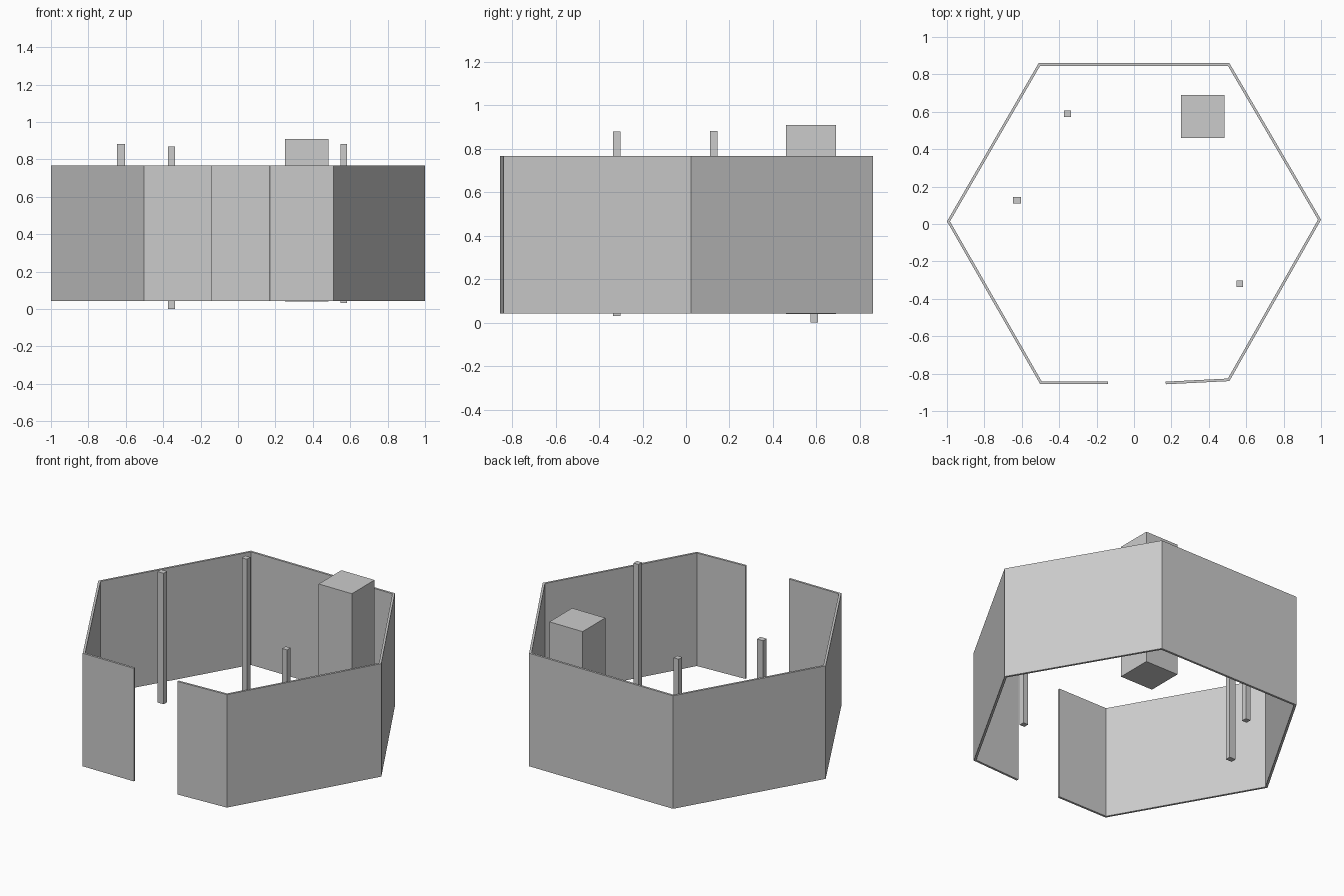
import bpy, bmesh
from mathutils import Vector

if "Cube" in bpy.data.objects:
    bpy.data.objects.remove(bpy.data.objects["Cube"])


def finish(name, bm):
    bmesh.ops.recalc_face_normals(bm, faces=bm.faces)
    mesh = bpy.data.meshes.new(name)
    bm.to_mesh(mesh)
    bm.free()
    obj = bpy.data.objects.new(name, mesh)
    bpy.context.collection.objects.link(obj)


def box(name, x0, x1, y0, y1, z0, z1):
    bm = bmesh.new()
    bmesh.ops.create_cube(bm, size=1)
    for v in bm.verts:
        v.co = ((x0 + x1) / 2 + v.co.x * (x1 - x0),
                (y0 + y1) / 2 + v.co.y * (y1 - y0),
                (z0 + z1) / 2 + v.co.z * (z1 - z0))
    finish(name, bm)


def wall(name, path, thick, z0, z1):
    """Open wall along a path, thickened to the right with mitred corners."""
    pts = [Vector(p) for p in path]
    dirs = [(b - a).normalized() for a, b in zip(pts, pts[1:])]
    norms = [Vector((d.y, -d.x)) for d in dirs]
    bm = bmesh.new()
    rings = []
    for i, p in enumerate(pts):
        n0, n1 = norms[max(i - 1, 0)], norms[min(i, len(norms) - 1)]
        q = p + (n0 + n1) * thick / (1 + n0.dot(n1))
        rings.append([bm.verts.new((c.x, c.y, z))
                      for c, z in ((p, z0), (q, z0), (q, z1), (p, z1))])
    for a, b in zip(rings, rings[1:]):
        for k in range(4):
            m = (k + 1) % 4
            bm.faces.new((a[k], a[m], b[m], b[k]))
    bm.faces.new(rings[0])
    bm.faces.new(rings[-1])
    finish(name, bm)


# Hexagonal wall, clockwise outer line with a doorway at the front
wall("hexagonal_wall",
     [(-0.14, -0.855), (-0.502, -0.855), (-1, 0.014), (-0.51, 0.86),
      (0.51, 0.86), (1, 0.023), (0.51, -0.84), (0.17, -0.857)],
     0.014, 0.043, 0.767)

# Large block near the back right corner
box("tall_block", 0.25, 0.485, 0.46, 0.69, 0.04, 0.91)

# Slim posts
box("back_post", -0.373, -0.338, 0.572, 0.607, 0.0, 0.868)
box("left_post", -0.648, -0.604, 0.11, 0.145, 0.044, 0.883)
box("right_post", 0.549, 0.584, -0.337, -0.302, 0.032, 0.881)
